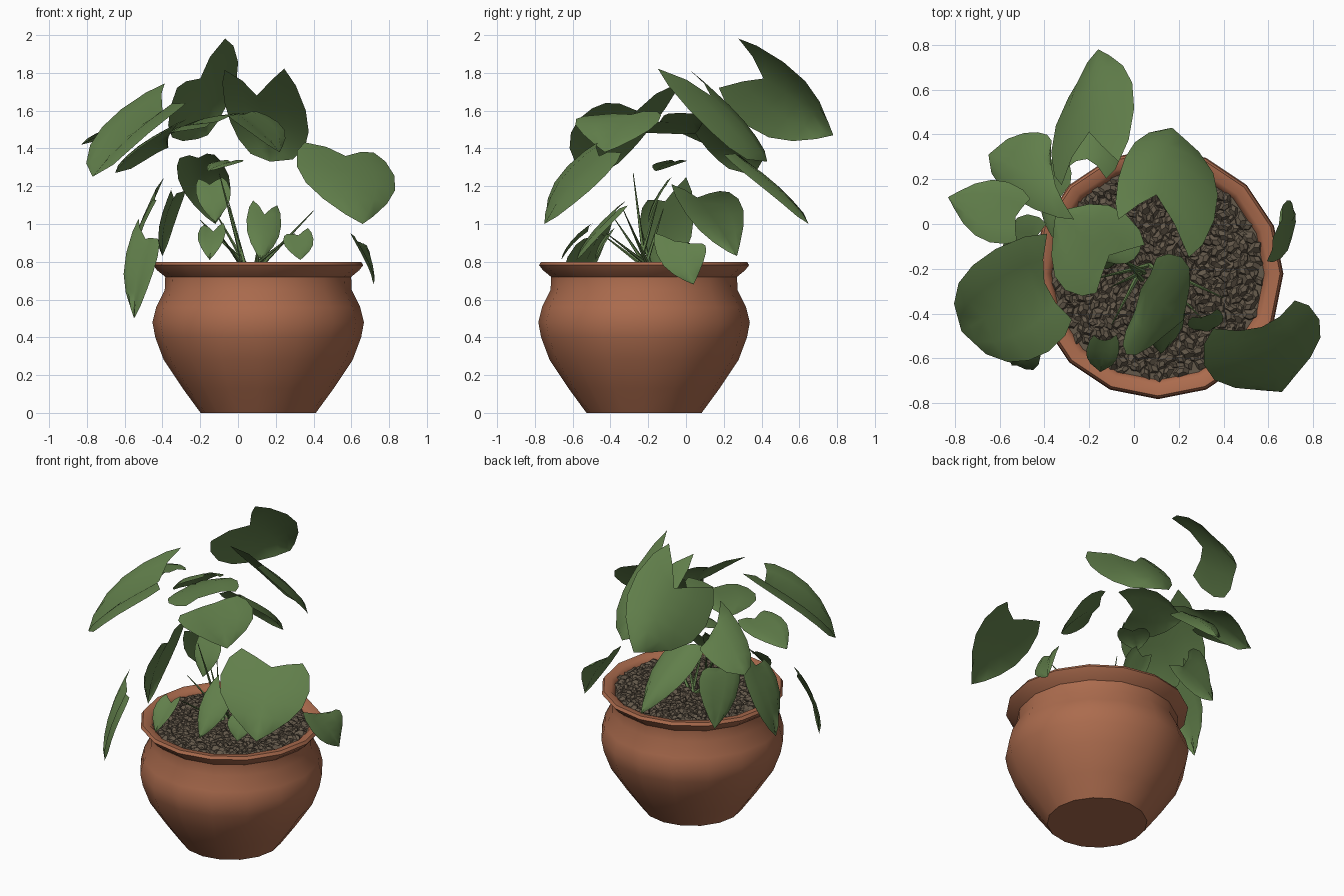
import bpy, bmesh, math, random
from mathutils import Vector, Matrix, Euler

if "Cube" in bpy.data.objects:
    bpy.data.objects.remove(bpy.data.objects["Cube"])

random.seed(4)
CX, CY = 0.107, -0.222


def material(name, col):
    m = bpy.data.materials.new(name)
    m.diffuse_color = (*col, 1)
    m.use_nodes = True
    m.node_tree.nodes["Principled BSDF"].inputs["Base Color"].default_value = m.diffuse_color
    return m


TERRACOTTA = material("terracotta", (0.41, 0.148, 0.075))
LEAF = material("leaf_green", (0.12, 0.212, 0.07))
SOIL = material("soil_brown", (0.125, 0.098, 0.068))


def finish(name, bm, mat, smooth=None):
    me = bpy.data.meshes.new(name)
    bm.to_mesh(me)
    bm.free()
    ob = bpy.data.objects.new(name, me)
    bpy.context.collection.objects.link(ob)
    me.materials.append(mat)
    if smooth:
        bpy.ops.object.select_all(action='DESELECT')
        ob.select_set(True)
        bpy.context.view_layer.objects.active = ob
        bpy.ops.object.shade_smooth_by_angle(angle=math.radians(smooth))
    return ob


def lathe(name, profile, sides, mat, smooth=None):
    bm = bmesh.new()
    rings = []
    for r, z in profile:
        rings.append([bm.verts.new((CX + r * math.cos(2 * math.pi * i / sides),
                                    CY + r * math.sin(2 * math.pi * i / sides), z))
                      for i in range(sides)])
    for a, b in zip(rings, rings[1:]):
        for i in range(sides):
            j = (i + 1) % sides
            bm.faces.new((a[i], a[j], b[j], b[i]))
    bm.faces.new(rings[0][::-1])
    bm.faces.new(rings[-1])
    return finish(name, bm, mat, smooth)


# Pot with rolled rim, and the soil inside
lathe("pot", [(0.305, 0), (0.40, 0.13), (0.50, 0.28), (0.545, 0.40), (0.56, 0.48), (0.54, 0.56),
              (0.495, 0.65), (0.492, 0.72), (0.535, 0.755), (0.556, 0.782), (0.545, 0.80),
              (0.50, 0.795), (0.475, 0.77), (0.47, 0.72)], 16, TERRACOTTA, 52)
lathe("soil", [(0.478, 0.73), (0.478, 0.768)], 16, SOIL)

# Angular pebbles covering the soil
bm = bmesh.new()
COUNT = 420
for i in range(COUNT):
    r = 0.458 * math.sqrt((i + 0.5) / COUNT)
    a = i * 2.39996
    s = random.uniform(0.8, 1.25)
    rot = Euler((random.uniform(-0.4, 0.4), random.uniform(-0.4, 0.4), random.uniform(0, 6.28)))
    mat = (Matrix.Translation((CX + r * math.cos(a), CY + r * math.sin(a),
                               0.774 + random.uniform(-0.006, 0.006)))
           @ rot.to_matrix().to_4x4()
           @ Matrix.Diagonal((0.043 * s, 0.027 * s, 0.014 * s, 1)))
    bmesh.ops.create_cone(bm, cap_ends=True, segments=random.choice((4, 5)), radius1=1,
                          radius2=0.4, depth=1.6, matrix=mat)
finish("pebbles", bm, SOIL)

# Heart-shaped leaf from notch, tip and the two lobe ends:
# (along the midrib, sideways scale, blunt sideways scale, backward scale)
ROWS = [(0, 0.85, 0.9, 1.0), (0.1, 1.1, 1.1, 0.75), (0.28, 1.22, 1.2, 0.4), (0.48, 1.12, 1.15, 0.15),
        (0.68, 0.8, 0.97, 0.03), (0.87, 0.35, 0.62, 0), (1, 0, 0, 0)]


def leaf(name, notch, tip, lobe_a, lobe_b, wide=1.0, blunt=False, bulge=0.06):
    n, t, la, lb = map(Vector, (notch, tip, lobe_a, lobe_b))
    axis = t - n
    length = axis.length
    d = axis.normalized()
    nor = axis.cross(lb - la).normalized()
    if nor.z < 0:
        nor.negate()
    bm = bmesh.new()
    mids = [n + axis * row[0] + nor * bulge * length * math.sin(math.pi * row[0]) for row in ROWS]
    mid_v = [bm.verts.new(m) for m in mids]
    for lobe in (la, lb):
        o = lobe - n
        par = d * o.dot(d)
        perp = (o - par) * wide
        prev = None
        for (k, w, wb, p), m, mv in zip(ROWS, mids, mid_v):
            if k == 1:
                bm.faces.new((prev[0], prev[1], mv))
                bm.faces.new((prev[1], prev[2], mv))
                break
            off = perp * (wb if blunt else w) + par * p
            row = (mv, bm.verts.new(m + off * 0.5 + nor * 0.03 * length),
                   bm.verts.new(m + off - nor * 0.02 * length))
            if prev:
                for i in (0, 1):
                    bm.faces.new((prev[i], prev[i + 1], row[i + 1], row[i]))
            prev = row
    bmesh.ops.recalc_face_normals(bm, faces=bm.faces)
    if sum((f.normal.dot(nor) for f in bm.faces)) < 0:
        bmesh.ops.reverse_faces(bm, faces=bm.faces)
    finish(name, bm, LEAF, 60)


# Upper back leaves
leaf("leaf_top_back", (-0.2, 0.41, 1.77), (-0.16, 0.78, 1.47), (-0.05, 0.29, 2.0), (-0.35, 0.16, 1.70))
leaf("leaf_back_right", (0.10, 0.13, 1.68), (0.17, 0.43, 1.33), (-0.09, 0.03, 1.82), (0.28, -0.16, 1.82), 0.95, True)
leaf("leaf_back_low", (-0.21, 0.29, 1.35), (-0.12, 0.65, 1.0), (-0.33, 0.25, 1.35), (-0.10, 0.20, 1.37), 0.95)
leaf("leaf_back_left", (-0.35, 0.17, 1.49), (-0.65, 0.31, 1.27), (-0.36, 0.37, 1.41), (-0.28, 0.0, 1.56), 0.9, True)
# Upper left and front leaves
leaf("leaf_left_big", (-0.40, -0.26, 1.60), (-0.77, -0.48, 1.25), (-0.45, 0.02, 1.77), (-0.24, -0.52, 1.66), 0.75, True)
leaf("leaf_left_small", (-0.53, 0.03, 1.51), (-0.83, 0.12, 1.42), (-0.46, 0.13, 1.52), (-0.53, -0.09, 1.53))
leaf("leaf_middle", (-0.11, -0.14, 1.54), (-0.35, 0.05, 1.48), (-0.20, -0.35, 1.51), (0.07, -0.06, 1.60), 0.9)
leaf("leaf_middle_front", (0.03, -0.29, 1.58), (0.22, -0.43, 1.38), (-0.05, -0.51, 1.58), (0.12, -0.13, 1.60))
leaf("leaf_front_right", (0.57, -0.46, 1.36), (0.66, -0.75, 1.0), (0.31, -0.49, 1.44), (0.76, -0.33, 1.38), 0.95)
# Hanging side leaves
leaf("leaf_right_hanging", (0.62, -0.06, 0.91), (0.72, 0.04, 0.68), (0.60, -0.18, 0.95), (0.66, 0.07, 0.90))
leaf("leaf_left_hanging", (-0.44, -0.11, 1.12), (-0.58, -0.12, 0.68), (-0.40, 0.02, 1.25), (-0.44, -0.22, 1.13))
leaf("leaf_left_low", (-0.49, -0.47, 0.92), (-0.55, -0.62, 0.50), (-0.55, -0.38, 1.03), (-0.41, -0.57, 0.93), 0.9)
leaf("leaf_left_inner", (-0.34, 0.06, 1.14), (-0.40, 0.27, 0.83), (-0.36, -0.10, 1.20), (-0.27, 0.22, 1.20), 0.85)
# Small inner leaves
leaf("leaf_inner_high", (-0.15, -0.10, 1.21), (-0.12, -0.20, 1.01), (-0.22, -0.09, 1.24), (-0.07, -0.08, 1.25))
leaf("leaf_inner_flat", (-0.04, -0.06, 1.33), (-0.16, -0.16, 1.28), (-0.08, 0.01, 1.34), (0.04, -0.10, 1.34))
leaf("leaf_front", (0.14, -0.38, 1.05), (0.12, -0.58, 0.81), (0.07, -0.32, 1.13), (0.22, -0.31, 1.10))
leaf("leaf_front_left", (-0.13, -0.52, 0.96), (-0.15, -0.66, 0.81), (-0.19, -0.50, 1.0), (-0.07, -0.50, 1.01))
leaf("leaf_front_small", (0.32, -0.41, 0.94), (0.33, -0.48, 0.81), (0.25, -0.42, 0.95), (0.38, -0.38, 0.98))


# Short tapering stems in the middle of the pot
def stem(name, end, r=0.013):
    a = Vector((0.08 + random.uniform(-0.05, 0.05), CY + random.uniform(-0.05, 0.05), 0.76))
    v = Vector(end) - a
    bm = bmesh.new()
    bmesh.ops.create_cone(bm, cap_ends=True, segments=5, radius1=r, radius2=0.002, depth=v.length,
                          matrix=Matrix.Translation(a + v / 2) @ v.to_track_quat('Z', 'Y').to_matrix().to_4x4())
    finish(name, bm, LEAF)


ENDS = [(-0.10, -0.28, 1.27), (-0.13, -0.12, 1.08), (-0.20, -0.25, 1.02), (-0.05, -0.15, 1.12),
        (0.40, -0.33, 1.07), (0.30, -0.42, 0.95), (0.13, -0.38, 1.03), (-0.10, -0.45, 0.95)]
for i, e in enumerate(ENDS):
    stem("stem_%d" % (i + 1), e)
